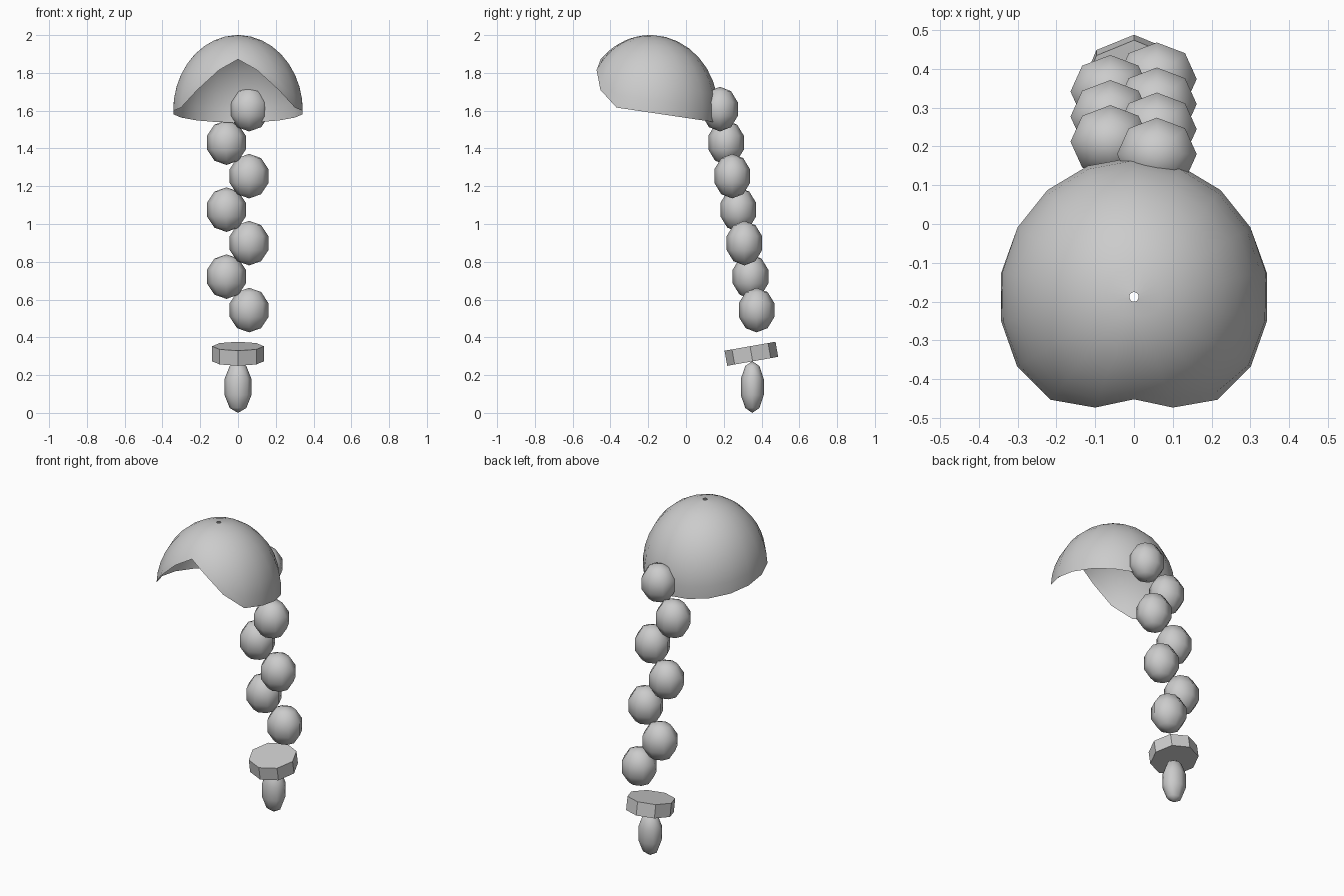
import bpy
import bmesh
from math import sin, cos, asin, acos, pi, radians
from mathutils import Vector

default = bpy.data.objects.get("Cube")
if default:
    bpy.data.objects.remove(default, do_unlink=True)

grey = bpy.data.materials.new("soft_grey")
grey.use_nodes = True
grey.diffuse_color = (0.6, 0.6, 0.6, 1)
grey.node_tree.nodes["Principled BSDF"].inputs["Base Color"].default_value = (0.6, 0.6, 0.6, 1)


def finish(name, bm, smooth=True):
    mesh = bpy.data.meshes.new(name)
    bm.to_mesh(mesh)
    bm.free()
    mesh.materials.append(grey)
    for face in mesh.polygons:
        face.use_smooth = smooth
    obj = bpy.data.objects.new(name, mesh)
    bpy.context.collection.objects.link(obj)
    return obj


def bead(name, centre, radii):
    bm = bmesh.new()
    bmesh.ops.create_uvsphere(bm, u_segments=8, v_segments=5, radius=1)
    bmesh.ops.scale(bm, vec=radii, verts=bm.verts)
    obj = finish(name, bm)
    obj.location = centre
    return obj


# Hair cap: open half-ellipsoid shell with a raised front and a tiny crown hole
CENTRE = Vector((0, -0.188, 1.6))
RADII = Vector((0.348, 0.36, 0.4))
FRONT_RIM = [1.872, 1.815, 1.71]
SEGMENTS, RINGS = 18, 9


def rim_height(step, angle):
    from_front = min(step, SEGMENTS - step)
    if from_front < len(FRONT_RIM):
        return FRONT_RIM[from_front]
    return 1.562 - 0.148 * (CENTRE.y + RADII.y * sin(angle))


bm = bmesh.new()
columns = []
hole = asin(0.012 / RADII.x)
for s in range(SEGMENTS):
    angle = -pi / 2 + 2 * pi * s / SEGMENTS
    rim = acos((rim_height(s, angle) - CENTRE.z) / RADII.z)
    column = []
    for r in range(RINGS + 1):
        polar = hole + (rim - hole) * r / RINGS
        unit = Vector((sin(polar) * cos(angle), sin(polar) * sin(angle), cos(polar)))
        column.append(bm.verts.new(CENTRE + unit * RADII))
    columns.append(column)
for s in range(SEGMENTS):
    a, b = columns[s], columns[(s + 1) % SEGMENTS]
    for r in range(RINGS):
        bm.faces.new((a[r], a[r + 1], b[r + 1], b[r]))
finish("hair_cap", bm)

# Braid: beads alternating side to side down the back
for i in range(7):
    side = 0.059 if i % 2 == 0 else -0.061
    bead(f"braid_bead_{i + 1}", (side, 0.18 + 0.0323 * i, 1.608 - 0.1773 * i),
         (0.108, 0.099, 0.118))

# Hair tie: tilted eight-sided disc
bm = bmesh.new()
bmesh.ops.create_cone(bm, cap_ends=True, segments=8, radius1=0.137, radius2=0.137, depth=0.081)
tie = finish("hair_tie", bm, smooth=False)
tie.location = (0, 0.346, 0.313)
tie.rotation_euler.x = radians(10)

# Tuft below the tie
bead("braid_tip", (0, 0.351, 0.137), (0.075, 0.064, 0.137))
